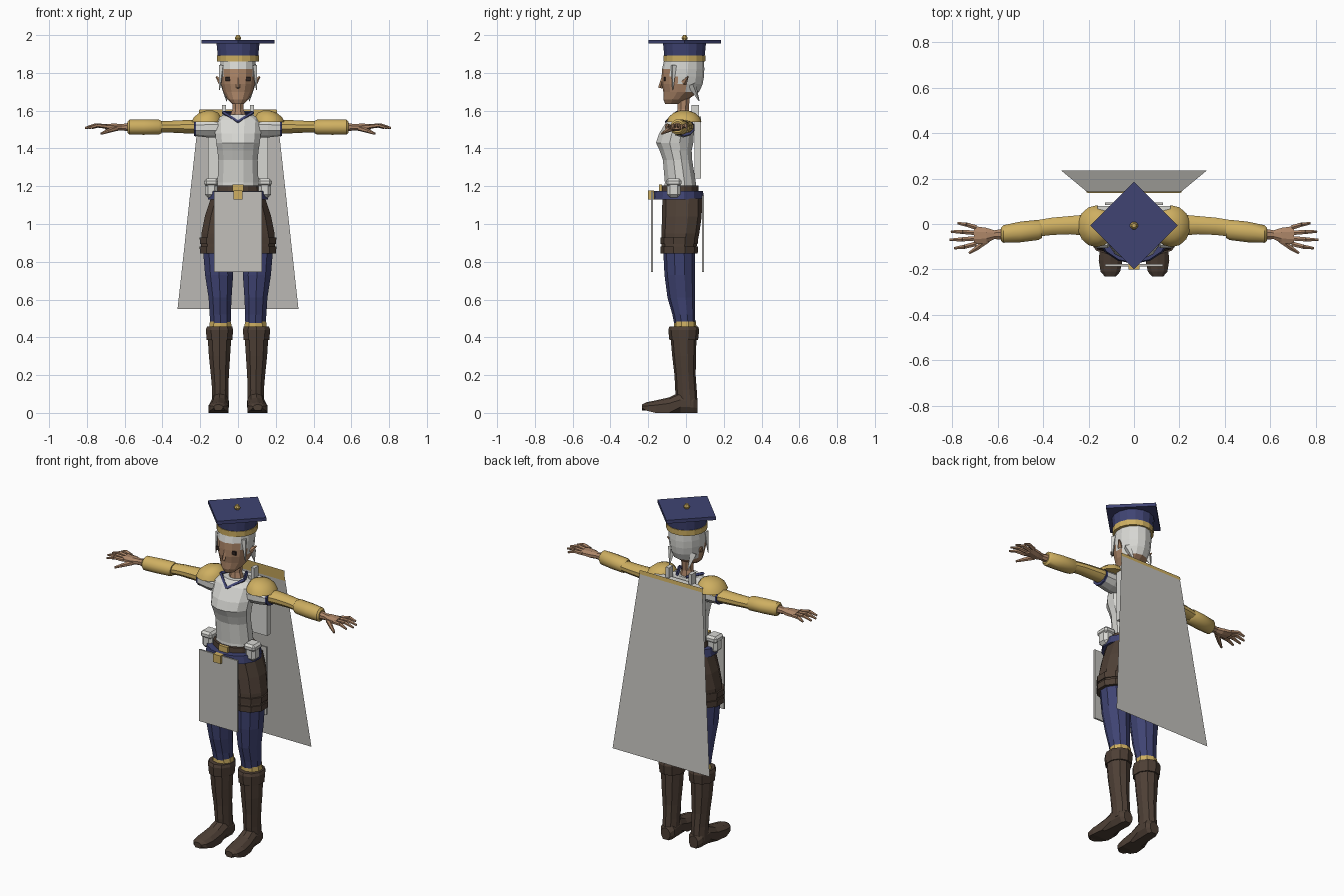
import bpy, bmesh, math
from mathutils import Vector, Matrix


def material(name, r, g, b):
    m = bpy.data.materials.new(name)
    m.diffuse_color = (r, g, b, 1)
    return m


NAVY = material("navy cloth", 0.05, 0.057, 0.17)
GOLD = material("gold", 0.62, 0.43, 0.12)
LEATHER = material("dark leather", 0.075, 0.05, 0.036)
WHITE = material("white cloth", 0.68, 0.68, 0.65)
GREY = material("grey cloth", 0.54, 0.53, 0.50)
SKIN = material("skin", 0.42, 0.24, 0.14)
DARK = material("dark", 0.03, 0.018, 0.015)


def finish(name, bm, mats, smooth=False):
    bmesh.ops.recalc_face_normals(bm, faces=bm.faces)
    me = bpy.data.meshes.new(name)
    bm.to_mesh(me)
    bm.free()
    for m in mats:
        me.materials.append(m)
    ob = bpy.data.objects.new(name, me)
    bpy.context.collection.objects.link(ob)
    if smooth:
        bpy.ops.object.select_all(action='DESELECT')
        ob.select_set(True)
        bpy.context.view_layer.objects.active = ob
        bpy.ops.object.shade_smooth_by_angle(angle=math.radians(40))
    return ob


def loft(name, mat, sections, n=10, axis='z', s=1, smooth=False, rule=None, extra=()):
    """Elliptical rings (position, centre a, centre b, radius a, radius b) along an axis."""
    bm = bmesh.new()
    rings = []
    for h, ca, cb, ra, rb in sections:
        ring = []
        for i in range(n):
            t = 2 * math.pi * (i + 0.5) / n
            a, b = ca + ra * math.cos(t), cb + rb * math.sin(t)
            x, y, z = {'z': (a, b, h), 'x': (h, a, b), 'y': (a, h, b)}[axis]
            ring.append(bm.verts.new((s * x, y, z)))
        rings.append(ring)
    for r0, r1 in zip(rings, rings[1:]):
        for i in range(n):
            j = (i + 1) % n
            bm.faces.new((r0[i], r0[j], r1[j], r1[i]))
    bm.faces.new(rings[0])
    bm.faces.new(rings[-1])
    if rule:
        for f in bm.faces:
            f.material_index = rule(f.calc_center_median())
    return finish(name, bm, (mat,) + tuple(extra), smooth)


def box(name, mat, x0, x1, y0, y1, z0, z1, bevel=0):
    bm = bmesh.new()
    bmesh.ops.create_cube(bm, size=1)
    for v in bm.verts:
        v.co = ((x0 + x1) / 2 + v.co.x * (x1 - x0), (y0 + y1) / 2 + v.co.y * (y1 - y0),
                (z0 + z1) / 2 + v.co.z * (z1 - z0))
    if bevel:
        bmesh.ops.bevel(bm, geom=bm.edges[:], offset=bevel, segments=1, affect='EDGES')
    return finish(name, bm, (mat,))


def rod(name, mat, p, q, r0, r1, n=6):
    p, q = Vector(p), Vector(q)
    bm = bmesh.new()
    bmesh.ops.create_cone(bm, cap_ends=True, segments=n, radius1=r0, radius2=r1,
                          depth=(q - p).length)
    rot = (q - p).to_track_quat('Z', 'Y').to_matrix().to_4x4()
    bm.transform(Matrix.Translation((p + q) / 2) @ rot)
    return finish(name, bm, (mat,))


def quad(name, mat, corners):
    bm = bmesh.new()
    bm.faces.new([bm.verts.new(c) for c in corners])
    return finish(name, bm, (mat,))


# Torso and back plate
loft("torso", WHITE, [(1.16, 0, -.03, .118, .09), (1.22, 0, -.03, .112, .085),
                      (1.34, 0, -.045, .108, .08), (1.39, 0, -.055, .113, .088),
                      (1.43, 0, -.06, .12, .102), (1.48, 0, -.05, .125, .095),
                      (1.55, 0, -.03, .13, .07), (1.58, 0, -.02, .075, .055)], 12)
box("back_plate", WHITE, -.16, .16, .045, .08, 1.24, 1.57)

# Neck, head with hair on the upper back part, and eyes
loft("neck", SKIN, [(1.56, 0, -.015, .05, .042), (1.61, 0, -.015, .032, .032),
                    (1.69, 0, -.01, .035, .035)], 8)
loft("head", SKIN, [(1.635, 0, -.075, .03, .035), (1.66, 0, -.055, .057, .065),
                    (1.70, 0, -.025, .08, .095), (1.74, 0, -.02, .091, .108),
                    (1.78, 0, -.017, .096, .112), (1.82, 0, -.015, .098, .112),
                    (1.87, 0, -.01, .095, .105)], 14,
     rule=lambda c: int(c.z > 1.822 or c.z > 1.78 - 1.0 * (c.y + .06)), extra=(WHITE,))
rod("nose", SKIN, (0, -.122, 1.78), (0, -.137, 1.72), .006, .011, 4)

# Cap: gold band, crown, square board and button
loft("cap_band", GOLD, [(1.86, 0, -.008, .112, .112), (1.892, 0, -.008, .113, .113)], 16)
loft("cap_crown", NAVY, [(1.89, 0, -.008, .109, .109), (1.957, 0, -.008, .116, .116)], 16)
rod("cap_board", NAVY, (0, -.007, 1.955), (0, -.007, 1.975), .192, .192, 4)
bpy.data.objects["cap_board"].data.transform(
    Matrix.Translation((0, -.007, 0)) @ Matrix.Rotation(0, 4, 'Z') @ Matrix.Translation((0, .007, 0)))
loft("cap_button", GOLD, [(1.972, 0, -.007, .012, .012), (1.985, 0, -.007, .018, .018),
                          (2.0, 0, -.007, .009, .009)], 8)

# Belts, buckles and hanging cloth panels
loft("blue_belt", NAVY, [(1.13, 0, -.04, .163, .135), (1.175, 0, -.04, .155, .13)], 14)
loft("brown_belt", LEATHER, [(1.175, 0, -.033, .125, .1), (1.205, 0, -.033, .122, .098)], 14)
box("brown_belt_buckle", GOLD, -.03, .03, -.142, -.128, 1.172, 1.208)
box("tabard_buckle", GOLD, -.025, .025, -.2, -.17, 1.13, 1.178)
box("front_panel", GREY, -.128, .128, -.186, -.176, .745, 1.172)
box("back_panel", GREY, -.128, .128, .084, .094, .745, 1.15)

# Cape: one thin sloping sheet with a gold upper hem
quad("cape", GREY, [(-.205, .14, 1.6), (.205, .14, 1.6), (.32, .235, .55), (-.32, .235, .55)])
quad("cape_hem_inside", GOLD, [(-.205, .137, 1.605), (.205, .137, 1.605),
                               (.211, .142, 1.545), (-.211, .142, 1.545)])
quad("cape_hem_outside", GOLD, [(-.205, .143, 1.605), (.205, .143, 1.605),
                                (.207, .145, 1.585), (-.207, .145, 1.585)])

# Pelvis
loft("pelvis", LEATHER, [(1.0, 0, -.02, .13, .09), (1.07, 0, -.02, .15, .1),
                         (1.14, 0, -.02, .145, .105)], 12)

for s, side in ((1, "left"), (-1, "right")):
    # Face and neckline details
    box("eye_" + side, DARK, s * .05 - .017, s * .05 + .017, -.117, -.108, 1.757, 1.777)
    rod("hair_lock_" + side, WHITE, (s * .085, -.065, 1.84), (s * .098, -.07, 1.71), .016, .002, 4)
    rod("hair_tuft_" + side, WHITE, (s * .07, .03, 1.74), (s * .06, .07, 1.65), .024, .002, 4)
    rod("ear_" + side, SKIN, (s * .088, -.01, 1.75), (s * .115, .01, 1.78), .017, .004, 5)
    rod("collar_front_" + side, NAVY, (s * .078, -.05, 1.59), (0, -.105, 1.54), .009, .009, 4)
    rod("collar_back_" + side, NAVY, (s * .078, -.05, 1.59), (s * .03, .04, 1.59), .009, .009, 4)
    box("shoulder_strap_" + side, WHITE, s * .075 - .011, s * .075 + .011, .03, .07, 1.55, 1.63)

    # Short sleeve, pauldron, upper arm and forearm cuff
    loft("short_sleeve_" + side, WHITE, [(.09, -.02, 1.51, .06, .05), (.16, -.015, 1.51, .062, .052),
                                         (.225, -.01, 1.51, .055, .044)], 10, 'x', s)
    loft("sleeve_trim_" + side, NAVY, [(.222, -.01, 1.51, .057, .046),
                                       (.232, -.01, 1.51, .056, .045)], 10, 'x', s)
    loft("pauldron_" + side, GOLD, [(1.54, .165, -.01, .083, .092), (1.565, .162, -.01, .074, .082),
                                    (1.588, .155, -.01, .052, .058), (1.6, .15, -.01, .02, .024)],
         14, 'z', s, True)
    loft("upper_arm_" + side, GOLD, [(.2, -.005, 1.515, .05, .036), (.28, -.005, 1.515, .042, .035),
                                     (.36, -.01, 1.515, .04, .031), (.43, -.02, 1.513, .038, .03)],
         10, 'x', s, True)
    loft("forearm_cuff_" + side, GOLD, [(.405, -.026, 1.513, .036, .034), (.42, -.026, 1.513, .046, .041),
                                        (.5, -.035, 1.513, .047, .042), (.575, -.044, 1.513, .04, .041),
                                        (.585, -.045, 1.513, .03, .03)], 12, 'x', s, True)

    # Hand with four fingers and a thumb
    loft("hand_" + side, SKIN, [(.57, -.045, 1.513, .027, .025), (.615, -.047, 1.512, .021, .018),
                                (.65, -.05, 1.512, .036, .021), (.705, -.05, 1.515, .044, .016)],
         8, 'x', s)
    for i, length in enumerate((.075, .105, .11, .09)):
        y = -.015 - i * .024
        k = (y + .05) * .35
        mid = (s * (.70 + length * .5), y + k, 1.522)
        rod(f"finger_base_{side}_{i}", SKIN, (s * .695, y, 1.516), mid, .0115, .0105)
        rod(f"finger_tip_{side}_{i}", SKIN, mid, (s * (.70 + length), y + k * 1.5, 1.508), .0105, .006)
    rod("thumb_" + side, SKIN, (s * .645, -.07, 1.507), (s * .69, -.105, 1.492), .015, .011)
    rod("thumb_tip_" + side, SKIN, (s * .69, -.105, 1.492), (s * .725, -.128, 1.478), .011, .006)

    # Hip pouch
    box("pouch_" + side, WHITE, s * .142 - .033, s * .142 + .033, -.1, -.03, 1.14, 1.225, .016)
    box("pouch_flap_" + side, WHITE, s * .142 - .037, s * .142 + .037, -.106, -.024, 1.2, 1.24, .012)

    # Shorts with two cuff rolls
    loft("shorts_" + side, LEATHER, [(.87, .108, -.038, .092, .092), (.95, .106, -.03, .092, .1),
                                     (1.04, .092, -.022, .088, .105), (1.135, .075, -.02, .073, .105)],
         10, 'z', s)
    for i, z in enumerate((.845, .893)):
        loft(f"shorts_cuff_{side}_{i}", LEATHER, [(z, .108, -.036, .098, .098),
                                                  (z + .035, .108, -.036, .1, .1)], 10, 'z', s)

    # Trouser leg and gold hem
    loft("trouser_" + side, NAVY, [(.46, .092, -.005, .056, .055), (.52, .094, -.012, .059, .06),
                                   (.61, .095, -.025, .064, .073), (.73, .1, -.033, .078, .081),
                                   (.87, .106, -.036, .084, .085)], 10, 'z', s)
    loft("trouser_hem_" + side, GOLD, [(.44, .093, -.004, .063, .06), (.485, .093, -.005, .059, .058)],
         10, 'z', s)

    # Boot: cuff, shaft and foot
    loft("boot_cuff_" + side, LEATHER, [(.385, .098, -.012, .071, .076), (.44, .098, -.012, .076, .082),
                                        (.457, .097, -.012, .07, .076)], 10, 'z', s)
    loft("boot_shaft_" + side, LEATHER, [(.04, .094, .008, .047, .054), (.12, .094, .0, .045, .057),
                                         (.2, .096, -.005, .05, .056), (.3, .098, -.01, .059, .063),
                                         (.39, .098, -.013, .065, .068)], 10, 'z', s)
    foot = loft("boot_foot_" + side, LEATHER, [(.062, .092, .035, .03, .035), (.04, .092, .045, .046, .05),
                                               (-.03, .095, .05, .048, .062), (-.09, .099, .036, .052, .046),
                                               (-.16, .103, .03, .055, .036), (-.21, .104, .028, .045, .028),
                                               (-.232, .104, .03, .025, .015)], 10, 'y', s)
    for v in foot.data.vertices:
        if v.co.z < .022:
            v.co.z = 0 if v.co.y > -.18 else .012
